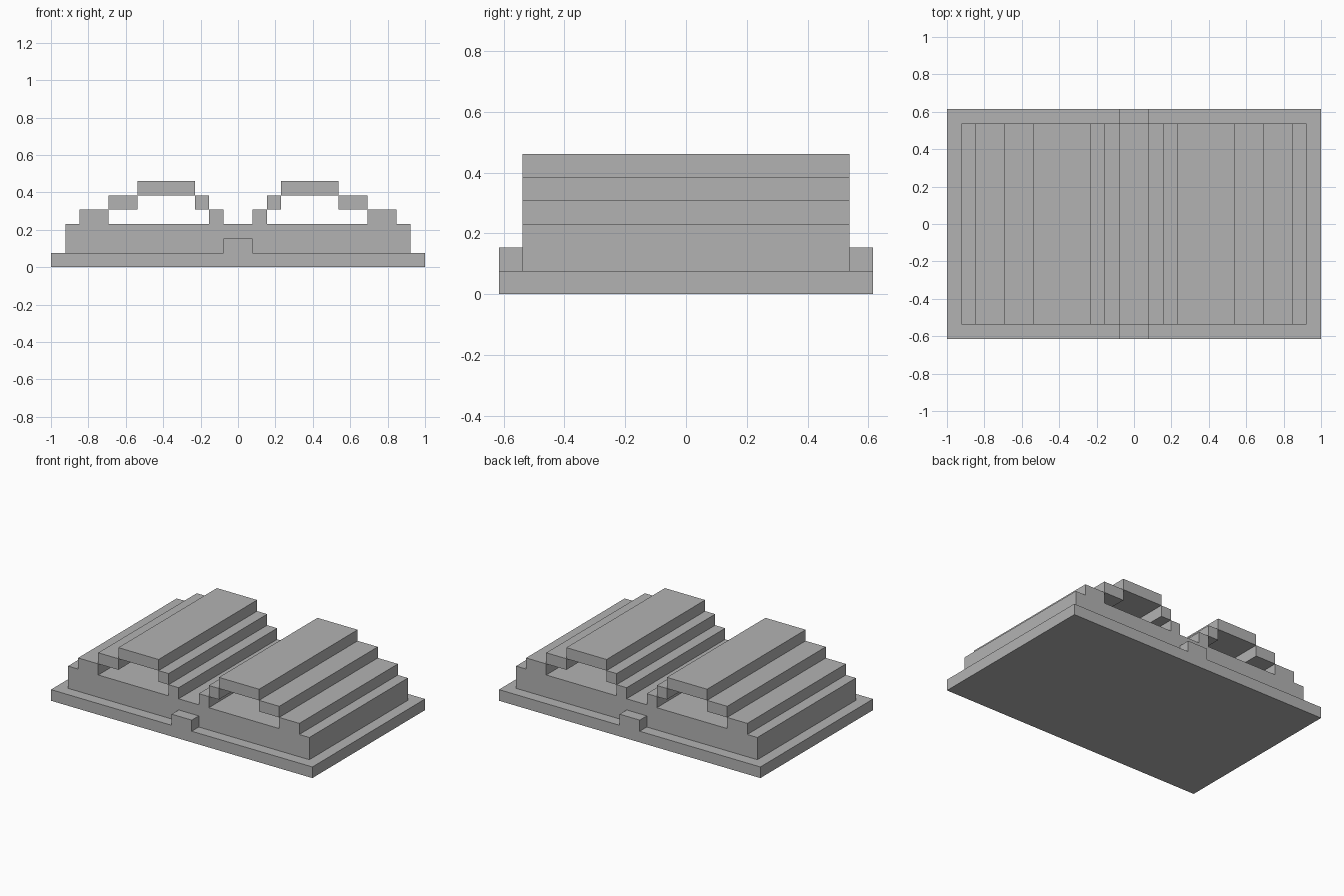
import bpy
import bmesh

cube = bpy.data.objects.get("Cube")
if cube:
    bpy.data.objects.remove(cube, do_unlink=True)

U = 1 / 13  # one grid step of the blocky design

grey = bpy.data.materials.new("plain_grey")
grey.use_nodes = True
COLOR = (0.45, 0.45, 0.45, 1)
grey.diffuse_color = COLOR
grey.node_tree.nodes["Principled BSDF"].inputs["Base Color"].default_value = COLOR


def block(name, x, y, z):
    """Box spanning the given (low, high) ranges in grid steps."""
    bm = bmesh.new()
    bmesh.ops.create_cube(bm, size=1)
    for v in bm.verts:
        v.co = [U * (r[0] if c < 0 else r[1]) for c, r in zip(v.co, (x, y, z))]
    mesh = bpy.data.meshes.new(name)
    bm.to_mesh(mesh)
    bm.free()
    mesh.materials.append(grey)
    obj = bpy.data.objects.new(name, mesh)
    bpy.context.collection.objects.link(obj)
    return obj


# Ground plate and main body
DEPTH = (-7, 7)
block("base_plate", (-13, 13), (-8, 8), (0, 1))
block("body", (-12, 12), DEPTH, (1, 3))

# Doorsteps at the front and back
block("front_step", (-1, 1), (-8, -7), (1, 2))
block("back_step", (-1, 1), (7, 8), (1, 2))

# Two hollow stepped vaults, mirrored left and right
VAULT = [
    ("outer_lower_step", 9, 11, 3),
    ("outer_upper_step", 7, 9, 4),
    ("inner_lower_step", 1, 2, 3),
    ("inner_upper_step", 2, 3, 4),
    ("roof_cap", 3, 7, 5),
]
for name, near, far, z in VAULT:
    block("left_" + name, (near, far), DEPTH, (z, z + 1))
    block("right_" + name, (-far, -near), DEPTH, (z, z + 1))
